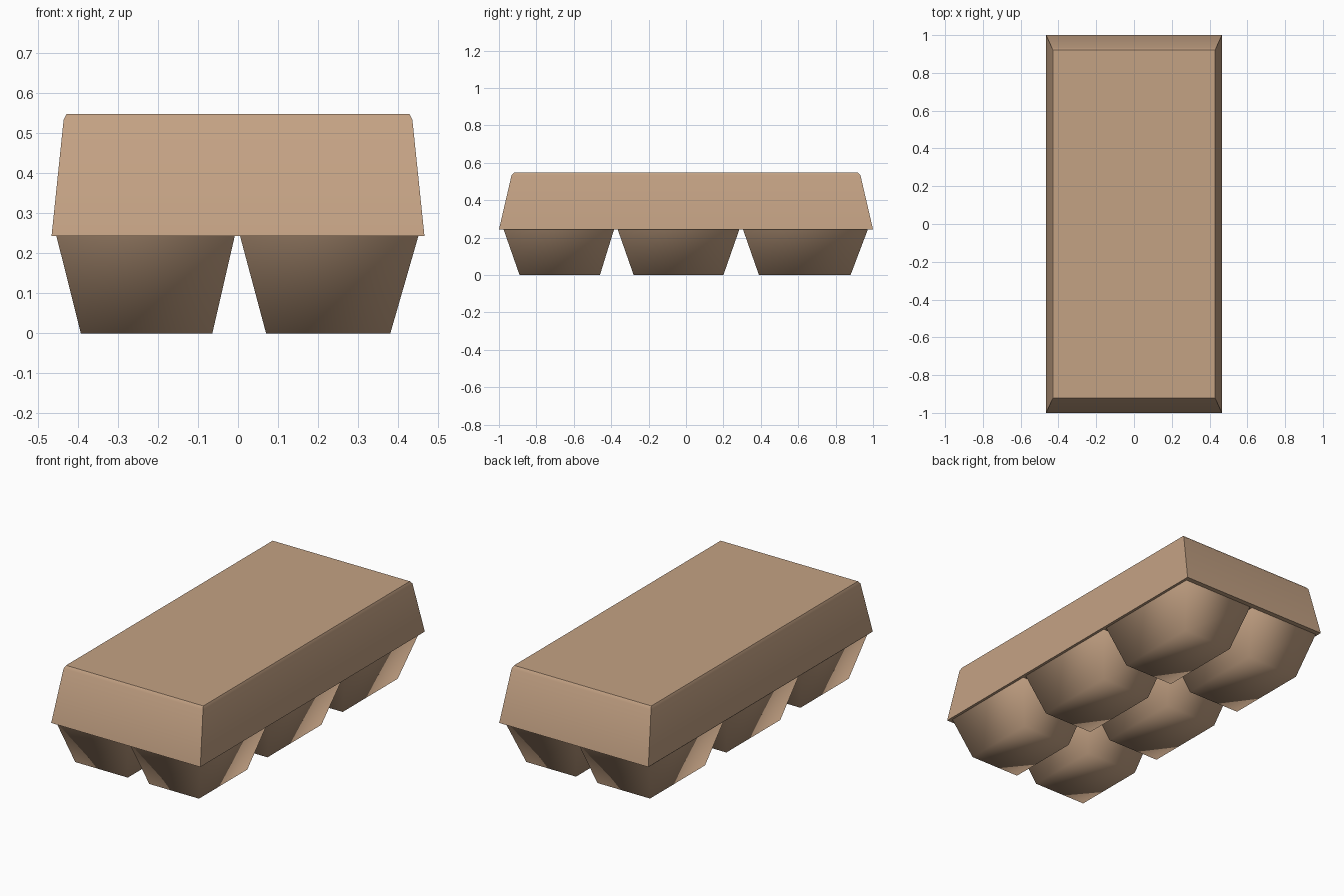
import bpy

if "Cube" in bpy.data.objects:
    bpy.data.objects.remove(bpy.data.objects["Cube"])

card = bpy.data.materials.new("tan cardboard")
card.diffuse_color = (0.55, 0.36, 0.23, 1)
card.use_nodes = True
card.node_tree.nodes["Principled BSDF"].inputs["Base Color"].default_value = card.diffuse_color


def loft(name, rings, caps):
    """Tapered box from (x0, x1, y0, y1, z) rings, listed bottom to top."""
    verts, faces = [], []
    for x0, x1, y0, y1, z in rings:
        verts += [(x0, y0, z), (x1, y0, z), (x1, y1, z), (x0, y1, z)]
    for r in range(len(rings) - 1):
        for i in range(4):
            j = (i + 1) % 4
            faces.append((4 * r + i, 4 * r + j, 4 * r + 4 + j, 4 * r + 4 + i))
    if "bottom" in caps:
        faces.append((3, 2, 1, 0))
    if "top" in caps:
        n = 4 * (len(rings) - 1)
        faces.append((n, n + 1, n + 2, n + 3))
    mesh = bpy.data.meshes.new(name)
    mesh.from_pydata(verts, [], faces)
    mesh.materials.append(card)
    obj = bpy.data.objects.new(name, mesh)
    bpy.context.collection.objects.link(obj)
    return obj


SEAM = 0.243

# Lid: sloped sides with a small eased edge around the flat top
lid = loft("lid", [(-0.465, 0.465, -1.0, 1.0, SEAM),
                   (-0.435, 0.435, -0.933, 0.933, 0.532),
                   (-0.428, 0.428, -0.92, 0.92, 0.547)], ("bottom", "top"))
bpy.context.view_layer.objects.active = lid
lid.select_set(True)
bpy.ops.object.shade_smooth_by_angle(angle=0.6)

# Egg cups: (rim start, rim end, base start, base end) along each axis
columns = {"left": (-0.453, -0.008, -0.392, -0.064),
           "right": (0.005, 0.450, 0.070, 0.380)}
rows = {"front": (-0.975, -0.385, -0.89, -0.46),
        "middle": (-0.365, 0.285, -0.28, 0.20),
        "back": (0.305, 0.972, 0.39, 0.88)}
for cname, (x0, x1, bx0, bx1) in columns.items():
    for rname, (y0, y1, by0, by1) in rows.items():
        cup = loft(f"egg_cup_{rname}_{cname}",
                   [(bx0, bx1, by0, by1, 0.0), (x0, x1, y0, y1, SEAM)],
                   ("bottom",))
        cup.data.shade_smooth()
